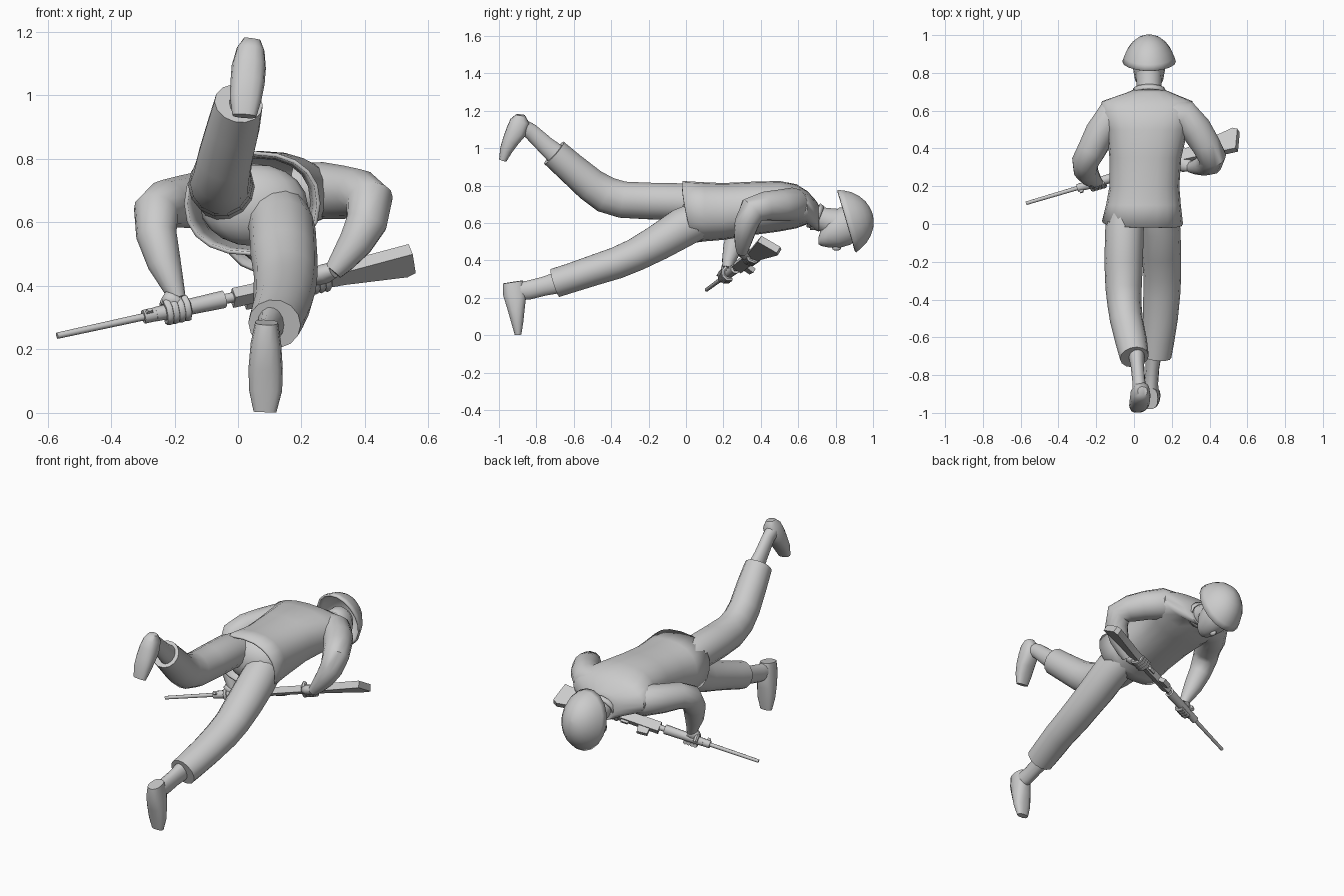
import bpy, bmesh, math
from mathutils import Vector, Matrix

if "Cube" in bpy.data.objects:
    bpy.data.objects.remove(bpy.data.objects["Cube"])

grey = bpy.data.materials.new("plain grey")
grey.diffuse_color = (0.6, 0.6, 0.6, 1)
grey.use_nodes = True
grey.node_tree.nodes["Principled BSDF"].inputs["Base Color"].default_value = grey.diffuse_color


def finish(name, bm, solid=0, angle=50):
    bmesh.ops.recalc_face_normals(bm, faces=bm.faces)
    me = bpy.data.meshes.new(name)
    bm.to_mesh(me)
    bm.free()
    ob = bpy.data.objects.new(name, me)
    bpy.context.collection.objects.link(ob)
    me.materials.append(grey)
    if solid:
        mod = ob.modifiers.new("thickness", 'SOLIDIFY')
        mod.thickness = solid
        mod.offset = -1
    bpy.ops.object.select_all(action='DESELECT')
    bpy.context.view_layer.objects.active = ob
    ob.select_set(True)
    bpy.ops.object.shade_smooth_by_angle(angle=math.radians(angle))
    return ob


def loft(name, rows, hint=(1, 0, 0), n=14, power=2.0, caps=(True, True),
         solid=0, axis=None, shift=None):
    """Skin a tube through rows of (x, y, z, half_width, half_height)."""
    pts = [Vector(r[:3]) for r in rows]
    bm = bmesh.new()
    side, rings = Vector(hint), []
    for i, r in enumerate(rows):
        if axis:
            t = Vector(axis).normalized()
        else:
            a = (pts[i] - pts[i - 1]).normalized() if i else Vector()
            b = (pts[i + 1] - pts[i]).normalized() if i + 1 < len(pts) else Vector()
            t = (a + b).normalized()
        side = (side - t * side.dot(t)).normalized()
        up = t.cross(side)
        w, h = r[3], r[-1]
        ring = []
        for k in range(n):
            c, s = math.cos(math.tau * k / n), math.sin(math.tau * k / n)
            c = math.copysign(abs(c) ** (2 / power), c)
            s = math.copysign(abs(s) ** (2 / power), s)
            p = pts[i] + side * w * c + up * h * s
            ring.append(bm.verts.new(p + (shift(i, p) if shift else Vector())))
        rings.append(ring)
    for a, b in zip(rings, rings[1:]):
        for k in range(n):
            bm.faces.new((a[k], a[(k + 1) % n], b[(k + 1) % n], b[k]))
    if caps[0]:
        bm.faces.new(rings[0])
    if caps[1]:
        bm.faces.new(rings[-1])
    return finish(name, bm, solid)


def ellipsoid(name, loc, radii, rot=None):
    bm = bmesh.new()
    bmesh.ops.create_uvsphere(bm, u_segments=16, v_segments=10, radius=1)
    m = Matrix.Translation(loc) @ (rot or Matrix()) @ Matrix.Diagonal((*radii, 1))
    bm.transform(m)
    return finish(name, bm)


# Jacket: open slanted hem, square shoulders, closing at the collar
def hem(i, p):
    if i:
        return Vector()
    return Vector((0, 0.015 - 0.2 * (p.z - 0.66) - 0.1 * max(0, p.x - 0.1), 0))


loft("jacket", [
    (.045, 0, .66, .215, .165), (.05, .1, .66, .198, .158),
    (.055, .2, .662, .185, .152), (.06, .35, .678, .19, .143),
    (.07, .5, .69, .215, .135), (.07, .59, .69, .25, .118),
    (.07, .65, .682, .24, .088), (.08, .695, .64, .12, .08),
    (.08, .71, .625, .085, .07)],
    n=20, power=2.3, caps=(False, True), solid=.012, axis=(0, 1, 0), shift=hem)
ellipsoid("pelvis", (.05, .08, .655), (.17, .1, .13))

# Trousers
loft("raised_trouser_leg", [
    (-.04, .09, .69, .095, .095), (-.05, -.02, .715, .102, .1),
    (-.055, -.2, .718, .102, .1), (-.055, -.34, .725, .096, .1),
    (-.05, -.43, .752, .09, .1), (-.04, -.51, .805, .087, .092),
    (-.015, -.62, .9, .084, .084), (.002, -.705, .975, .077, .08)])
loft("lower_trouser_leg", [
    (.12, .1, .63, .1, .1), (.14, -.02, .575, .105, .108),
    (.145, -.15, .495, .105, .098), (.15, -.27, .43, .1, .09),
    (.147, -.37, .387, .098, .087), (.14, -.5, .345, .092, .083),
    (.125, -.62, .305, .088, .08), (.115, -.7, .28, .083, .08)])

# Ankles and feet
loft("raised_ankle", [
    (.012, -.68, .955, .045, .06), (.018, -.75, 1.015, .036, .05),
    (.025, -.83, 1.09, .034, .044), (.032, -.89, 1.125, .04, .04)])
loft("raised_foot", [
    (.045, -.885, 1.178, .026, .024), (.04, -.888, 1.145, .044, .052),
    (.034, -.908, 1.09, .054, .055), (.03, -.938, 1.04, .054, .044),
    (.024, -.962, .99, .05, .034), (.02, -.98, .935, .038, .02)], power=2.5)
loft("lower_ankle", [
    (.105, -.67, .285, .045, .06), (.098, -.76, .262, .036, .052),
    (.092, -.84, .242, .036, .052), (.09, -.9, .235, .04, .05)])
loft("lower_foot", [
    (.09, -.925, .285, .036, .055), (.088, -.915, .22, .048, .064),
    (.087, -.908, .14, .054, .047), (.087, -.902, .07, .052, .033),
    (.085, -.898, .003, .036, .018)], power=2.5)

# Sleeves
loft("left_sleeve", [
    (-.04, .585, .68, .085), (-.12, .565, .67, .09), (-.18, .48, .665, .082),
    (-.225, .39, .66, .076), (-.258, .33, .635, .072), (-.257, .285, .56, .064),
    (-.232, .25, .47, .053), (-.205, .228, .4, .036), (-.19, .22, .36, .026)],
    hint=(0, 0, 1))
loft("right_sleeve", [
    (.18, .585, .7, .085), (.265, .57, .7, .09), (.33, .5, .695, .084),
    (.38, .42, .69, .078), (.414, .355, .67, .075), (.405, .325, .6, .066),
    (.37, .31, .535, .055), (.325, .302, .475, .04), (.3, .3, .445, .03)],
    hint=(0, 0, 1))

# Collar, neck, head
loft("collar", [(.08, .69, .635, .09, .078), (.08, .715, .625, .085, .07)],
     caps=(False, False), solid=.01)
loft("neck", [(.08, .66, .64, .07, .065), (.08, .73, .62, .066, .066),
              (.08, .8, .6, .07, .08)])
loft("head", [
    (.08, .708, .505, .025, .018), (.08, .725, .525, .052, .048),
    (.08, .76, .555, .074, .085), (.08, .82, .575, .085, .108),
    (.08, .88, .585, .082, .1), (.08, .93, .585, .05, .06)],
    n=16, axis=(0, 1, 0))
ellipsoid("nose", (.08, .805, .468), (.014, .024, .016))

# Helmet: shallow bowl with a flared brim
d = Vector((0, .96, .28))
loft("helmet", [(*(Vector((.08, .86, .61)) + d * h), .142 * s, .177 * s)
                for h, s in ((0, 1), (.03, .93), (.065, .82), (.1, .64),
                             (.125, .43), (.138, .22), (.143, .05))],
     n=18, caps=(False, True), solid=.012, axis=d)

# Rifle frame: a runs from muzzle to butt, b towards the underside, c sideways
start = Vector((-.57, .11, .243))
along = Vector((1.13, .335, .247)).normalized()
under = Vector((-.03, .11, -.08))
under = (under - along * under.dot(along)).normalized()
across = along.cross(under)


def gun(a, b=0, c=0):
    return start + along * a + under * b + across * c


def gun_box(name, outline, half):
    """Extrude an (a, b) side outline sideways on both sides."""
    bm = bmesh.new()
    lo = [bm.verts.new(gun(a, b, -half)) for a, b in outline]
    hi = [bm.verts.new(gun(a, b, half)) for a, b in outline]
    bm.faces.new(lo)
    bm.faces.new(hi)
    for k in range(len(lo)):
        j = (k + 1) % len(lo)
        bm.faces.new((lo[k], lo[j], hi[j], hi[k]))
    finish(name, bm, angle=30)


def gun_tube(name, a0, a1, r0, r1, b=0):
    loft(name, [(*gun(a0, b), r0, r0), (*gun(a1, b), r1, r1)], hint=across, n=10)


gun_tube("barrel", 0, .34, .010, .012)
gun_tube("gas_block", .29, .34, .022, .022)
gun_tube("handguard", .33, .56, .023, .028)
gun_tube("barrel_joint", .55, .62, .016, .016)
gun_box("front_sight", [(.3, -.035), (.315, -.035), (.325, 0), (.29, 0)], .005)
gun_box("receiver", [(.59, -.026), (.86, -.03), (.89, .03), (.59, .034)], .018)
gun_box("magazine", [(.64, .02), (.71, .02), (.7, .075), (.64, .07)], .013)
gun_box("trigger_guard", [(.76, .02), (.82, .02), (.81, .045), (.77, .045)], .008)
gun_box("stock", [(.85, -.028), (.95, -.035), (1.18, -.055), (1.205, .06),
                  (1.18, .075), (.97, .04), (.85, .03)], .02)


# Hands: a palm with four fingers curled round the gun
def hand(name, a, wrist, r):
    w = Vector(wrist)
    centre = gun(a)
    out = w - centre
    out = (out - along * out.dot(along)).normalized()
    turn = along.cross(out)
    palm = centre + out * r * .8
    loft(name + "_palm", [(*w, .026, .026), (*((w + palm) / 2), .042, .03),
                          (*palm, .045, .03), (*(centre + out * .01), .036, .024)],
         hint=along, n=10)
    for k in range(4):
        base = centre + along * (k - 1.5) * .02
        loft(f"{name}_finger_{k + 1}",
             [(*(base + (out * math.cos(q) + turn * math.sin(q)) * r), .012, .012)
              for q in (.3, 1.1, 1.9, 2.7, 3.5)], hint=along, n=7)
    loft(name + "_thumb",
         [(*(centre - along * .03 + (out * math.cos(q) - turn * math.sin(q)) * r),
           .013, .013) for q in (.3, .9, 1.5)], hint=along, n=7)


hand("left_hand", .40, (-.19, .22, .365), .034)
hand("right_hand", .87, (.3, .3, .45), .036)
